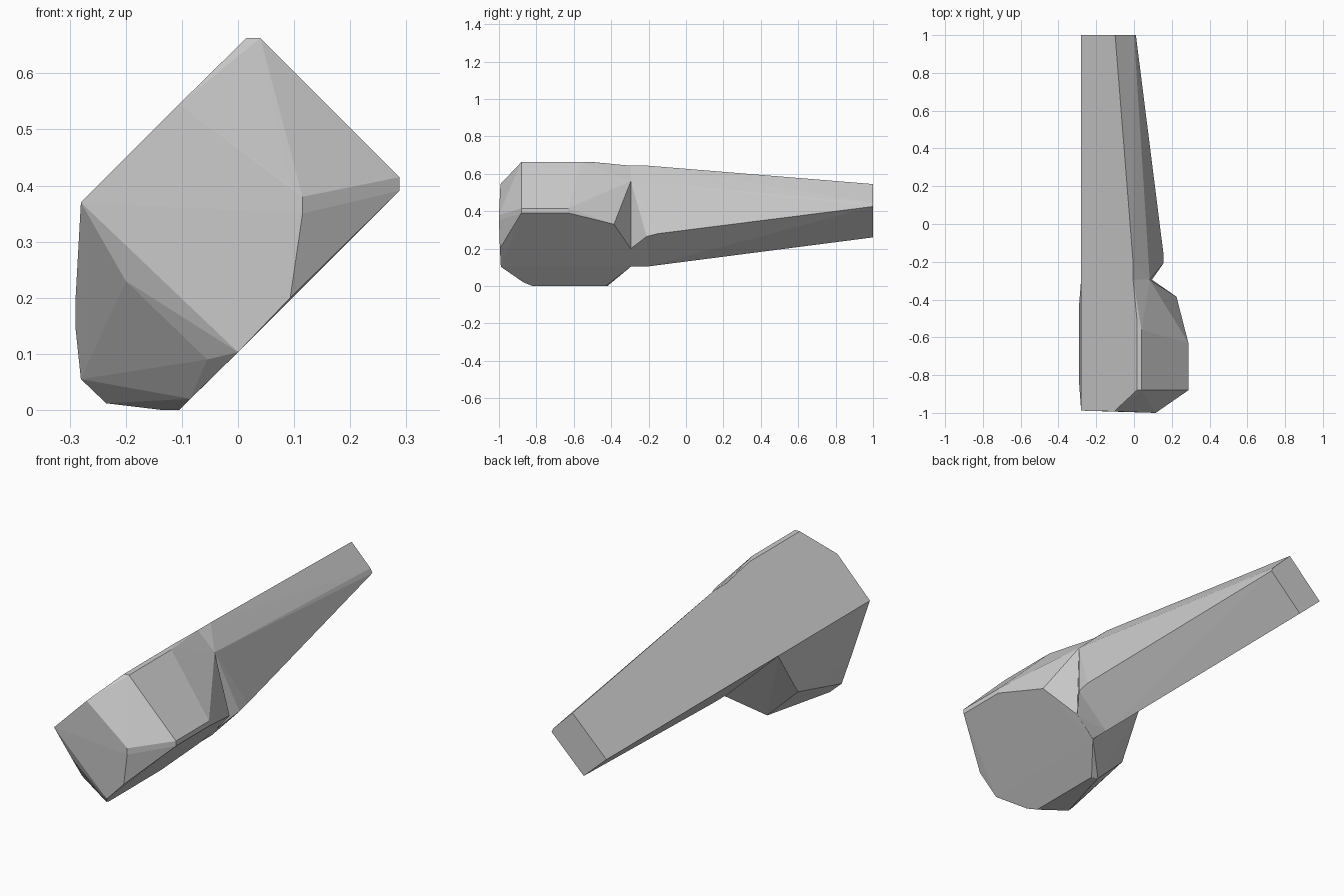
import bpy
import bmesh
from math import radians


def hull_part(name, rails):
    """Convex faceted part; each rail is an (x, z) line with y stations along it."""
    bm = bmesh.new()
    for x, z, *stations in rails:
        for y in stations:
            bm.verts.new((x, y, z))
    res = bmesh.ops.convex_hull(bm, input=bm.verts)
    junk = {g for g in res["geom_interior"] + res["geom_unused"]
            if isinstance(g, bmesh.types.BMVert)}
    bmesh.ops.delete(bm, geom=list(junk), context='VERTS')
    bmesh.ops.dissolve_limit(bm, angle_limit=radians(1),
                             verts=bm.verts, edges=bm.edges)
    bmesh.ops.recalc_face_normals(bm, faces=bm.faces)
    mesh = bpy.data.meshes.new(name)
    bm.to_mesh(mesh)
    bm.free()
    ob = bpy.data.objects.new(name, mesh)
    bpy.context.collection.objects.link(ob)
    return ob


# Long tapering handle, a tilted rectangular bar
JOINT = -0.295
hull_part("handle", [
    (-0.28, 0.37, JOINT, 1.0),        # outer left ridge
    (-0.005, 0.643, JOINT, -0.20),    # top ridge
    (-0.10, 0.545, 1.0),
    (0.083, 0.56, JOINT),             # notch edge
    (0.095, 0.20, JOINT),
    (0.155, 0.265, -0.21),            # lower right ridge
    (0.155, 0.28, -0.15),
    (0.01, 0.425, 1.0),
    (0.0, 0.445, 1.0),
    (0.0, 0.105, JOINT, -0.20),       # bottom ridge
    (-0.16, 0.26, 1.0),
])

# Broad upper half of the head
hull_part("upper_head", [
    (-0.28, 0.37, -0.988, JOINT),
    (-0.105, 0.545, -0.992),          # front face
    (0.093, 0.40, -0.998),
    (0.115, 0.38, -1.0),
    (0.115, 0.35, -1.0),
    (0.093, 0.20, -0.995),
    (0.0, 0.103, -0.99, JOINT),
    (0.015, 0.663, -0.88, -0.50),     # top ridge
    (0.04, 0.663, -0.88, -0.56),
    (0.288, 0.415, -0.88, -0.63),     # right ridge
    (0.288, 0.391, -0.88, -0.63),
    (0.225, 0.33, -0.385),            # taper to the handle
    (0.095, 0.20, JOINT),
    (0.083, 0.56, JOINT),
    (-0.005, 0.643, JOINT),
])

# Rounded lump under the left side of the head
hull_part("lower_head", [
    (-0.28, 0.37, -0.988, JOINT),
    (0.0, 0.103, -0.99, JOINT),
    (-0.20, 0.23, -0.965),            # front slope
    (-0.055, 0.09, -0.955),
    (-0.085, 0.02, -0.87),
    (-0.29, 0.19, -0.85, -0.42),      # left side
    (-0.29, 0.15, -0.82, -0.43),
    (-0.28, 0.055, -0.775),
    (-0.235, 0.012, -0.75),
    (-0.135, 0.0, -0.80, -0.42),      # bottom
    (-0.105, 0.0, -0.82, -0.43),
])
